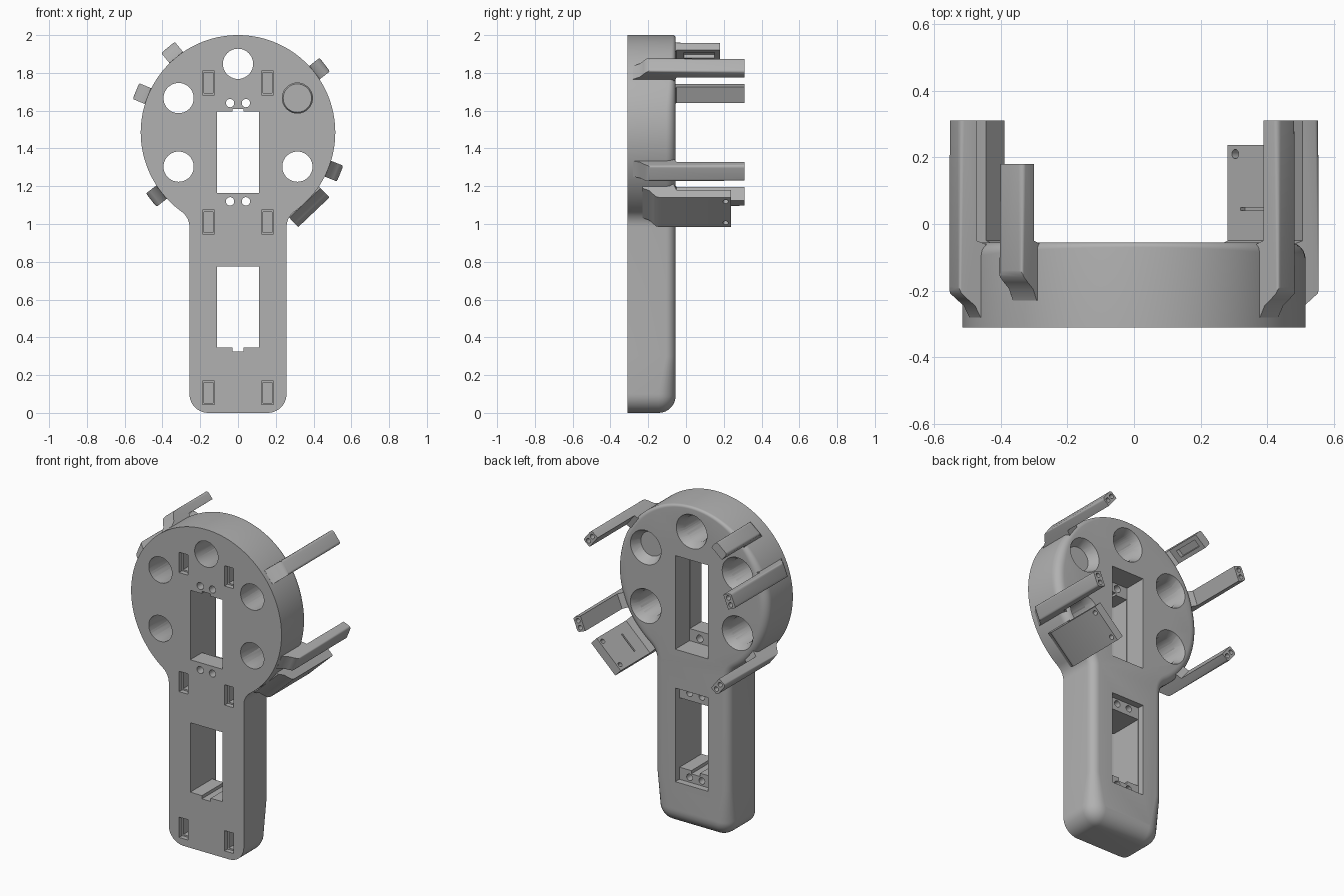
import bpy, bmesh, math
from mathutils import Matrix, Vector

if "Cube" in bpy.data.objects:
    bpy.data.objects.remove(bpy.data.objects["Cube"], do_unlink=True)

FRONT, BACK = -0.31, -0.055
CZ, R = 1.485, 0.515          # head centre height and radius
HALF, FIL = 0.257, 0.10       # handle half width, neck fillet
INNER, OUTER = 0.528, 0.583   # radial span of the arms

grey = bpy.data.materials.new("plain_grey")
grey.use_nodes = True
grey.diffuse_color = (0.44, 0.44, 0.44, 1)
grey.node_tree.nodes["Principled BSDF"].inputs["Base Color"].default_value = (0.44, 0.44, 0.44, 1)


def to_object(name, bm, matrix=None):
    bmesh.ops.recalc_face_normals(bm, faces=bm.faces)
    if matrix:
        bm.transform(matrix)
    mesh = bpy.data.meshes.new(name)
    bm.to_mesh(mesh)
    bm.free()
    mesh.materials.append(grey)
    obj = bpy.data.objects.new(name, mesh)
    bpy.context.collection.objects.link(obj)
    return obj


def box(center, size, matrix=None):
    bm = bmesh.new()
    bmesh.ops.create_cube(bm, size=1, matrix=Matrix.Translation(center) @ Matrix.Diagonal((*size, 1)))
    return to_object("cutter", bm, matrix)


def span_box(x, y, z):
    lo, hi = Vector((x[0], y[0], z[0])), Vector((x[1], y[1], z[1]))
    return box((lo + hi) / 2, hi - lo)


def rod(center, r1, r2, length, axis="Y", matrix=None):
    turn = Matrix.Rotation(-math.pi / 2, 4, "X") if axis == "Y" else Matrix.Rotation(math.pi / 2, 4, "Y")
    bm = bmesh.new()
    bmesh.ops.create_cone(bm, cap_ends=True, segments=40, radius1=r1, radius2=r2, depth=length,
                          matrix=Matrix.Translation(center) @ turn)
    return to_object("cutter", bm, matrix)


def select(obj):
    bpy.ops.object.select_all(action="DESELECT")
    obj.select_set(True)
    bpy.context.view_layer.objects.active = obj


def finish(obj, cutters):
    select(obj)
    for c in cutters:
        c.hide_render = True
        mod = obj.modifiers.new("cut", "BOOLEAN")
        mod.operation, mod.solver, mod.object = "DIFFERENCE", "EXACT", c
        bpy.ops.object.modifier_apply(modifier=mod.name)
        bpy.data.objects.remove(c, do_unlink=True)
    select(obj)
    bpy.ops.object.shade_smooth_by_angle(angle=math.radians(30))


# Body outline: list of (position, outward normal), right half then mirrored
def arc(cx, cz, r, a0, a1, n, sign=1):
    out = []
    for i in range(n + 1):
        a = a0 + (a1 - a0) * i / n
        d = Vector((math.cos(a), 0, math.sin(a)))
        out.append((Vector((cx, 0, cz)) + d * r, d * sign))
    return out


drop = math.sqrt((R + FIL) ** 2 - (HALF + FIL) ** 2)
neck = math.atan2(drop, -(HALF + FIL))
half = arc(HALF - 0.1, 0.1, 0.1, -math.pi / 2, 0, 10)
half += [(Vector((HALF, 0, 0.3)), Vector((1, 0, 0)))]
half += arc(HALF + FIL, CZ - drop, FIL, math.pi, neck, 8, -1)
half += arc(0, CZ, R, neck - math.pi, math.pi / 2, 60)[1:]
flip = Vector((-1, 1, 1))
outline = half + [(p * flip, n * flip) for p, n in reversed(half[:-1])]


# Back edge rounding: large at the foot, small at the crown
def rounding(z):
    if z < 0.3:
        return 0.09 - 0.04 * max(0, z - 0.1) / 0.2
    return 0.05 - 0.035 * max(0, z - 1.6) / 0.4


bm = bmesh.new()
rings = [[bm.verts.new(p + Vector((0, FRONT, 0))) for p, n in outline]]
STEPS = 7
for k in range(STEPS + 1):
    a = math.pi / 2 * k / STEPS
    ring = []
    for p, n in outline:
        r = rounding(p.z)
        ring.append(bm.verts.new(p - n * r * (1 - math.cos(a)) + Vector((0, BACK - r * (1 - math.sin(a)), 0))))
    rings.append(ring)
count = len(outline)
for lower, upper in zip(rings, rings[1:]):
    for i in range(count):
        j = (i + 1) % count
        bm.faces.new((lower[i], lower[j], upper[j], upper[i]))
bm.faces.new(rings[0])
bm.faces.new(rings[-1])
body = to_object("body", bm)

cuts = []
# Round windows with flared backs
for deg in (90, 30, 150, -30, 210):
    a = math.radians(deg)
    x, z = 0.363 * math.cos(a), CZ + 0.363 * math.sin(a)
    cuts += [rod((x, -0.2, z), 0.08, 0.08, 0.5), rod((x, BACK - 0.02, z), 0.075, 0.115, 0.08)]
# Rectangular windows, cable notches and rear mounting pockets
THROUGH = (-0.4, 0.05)
for z0, z1, depth, n0, n1 in ((1.165, 1.595, 0.14, 1.5, 1.61), (0.345, 0.775, 0.04, 0.325, 0.4)):
    cuts += [span_box((-0.11, 0.11), THROUGH, (z0, z1)),
             span_box((-0.03, 0.03), THROUGH, (n0, n1)),
             span_box((-0.112, 0.112), (BACK - depth, 0.05), (z0 - 0.075, z1 + 0.075))]
for x in (-0.042, 0.042):
    for z in (1.12, 1.64):
        cuts.append(rod((x, -0.2, z), 0.022, 0.022, 0.4))
    for z in (0.3, 0.82):
        cuts.append(rod((x, -0.1, z), 0.02, 0.02, 0.12))
# Stepped blind slots on the front
for x in (-0.156, 0.156):
    for z in (0.107, 1.01, 1.747):
        cuts += [box((x, FRONT, z), (0.062, 0.06, 0.126)), box((x, FRONT, z), (0.046, 0.2, 0.108))]
finish(body, cuts)


# Arms: radial profile extruded sideways, outer corners rounded
def arm(name, deg, width, tip, heel, corner):
    place = Matrix.Translation((0, 0, CZ)) @ Matrix.Rotation(-math.radians(deg), 4, "Y")
    root = 0.485
    profile = [(root, -0.066), (INNER, -0.05), (INNER, tip), (OUTER, tip), (OUTER, heel),
               (OUTER - 0.006, heel - 0.018), (OUTER - 0.025, heel - 0.035),
               (OUTER - 0.05, heel - 0.055), (R, heel - 0.09), (root, heel - 0.09)]
    bm = bmesh.new()
    face = bm.faces.new([bm.verts.new((r, y, -width / 2)) for r, y in profile])
    top = bmesh.ops.extrude_face_region(bm, geom=[face])["geom"]
    bmesh.ops.translate(bm, vec=(0, 0, width), verts=[v for v in top if isinstance(v, bmesh.types.BMVert)])
    rim = [e for e in bm.edges if all(v.co.x > OUTER - 0.001 for v in e.verts)
           and abs(e.verts[0].co.y - e.verts[1].co.y) > 0.1]
    if corner:
        bmesh.ops.bevel(bm, geom=rim, offset=corner, segments=4, profile=0.5, affect="EDGES")
    return to_object(name, bm, place), place


MID = (INNER + OUTER) / 2
for name, deg in (("upper_left_arm", 38), ("lower_left_arm", -22),
                  ("upper_right_arm", 158), ("lower_right_arm", 218)):
    obj, place = arm(name, deg, 0.09, 0.31, -0.19, 0.015)
    finish(obj, [rod((MID, 0.31, t), 0.014, 0.014, 0.1, "Y", place) for t in (-0.021, 0.021)])

# Short arm with a recess on its inner face
obj, place = arm("short_arm", 129.5, 0.093, 0.18, -0.14, 0.015)
finish(obj, [box((INNER, 0.07, 0), (0.05, 0.16, 0.045), place)])

# Wide mounting plate with screw holes and a thin slot
obj, place = arm("mounting_plate", -46.5, 0.228, 0.237, -0.14, 0)
finish(obj, [rod((MID, 0.21, t), 0.014, 0.014, 0.2, "X", place) for t in (-0.082, 0.082)]
       + [box((INNER, 0.045, 0), (0.04, 0.01, 0.12), place)])
